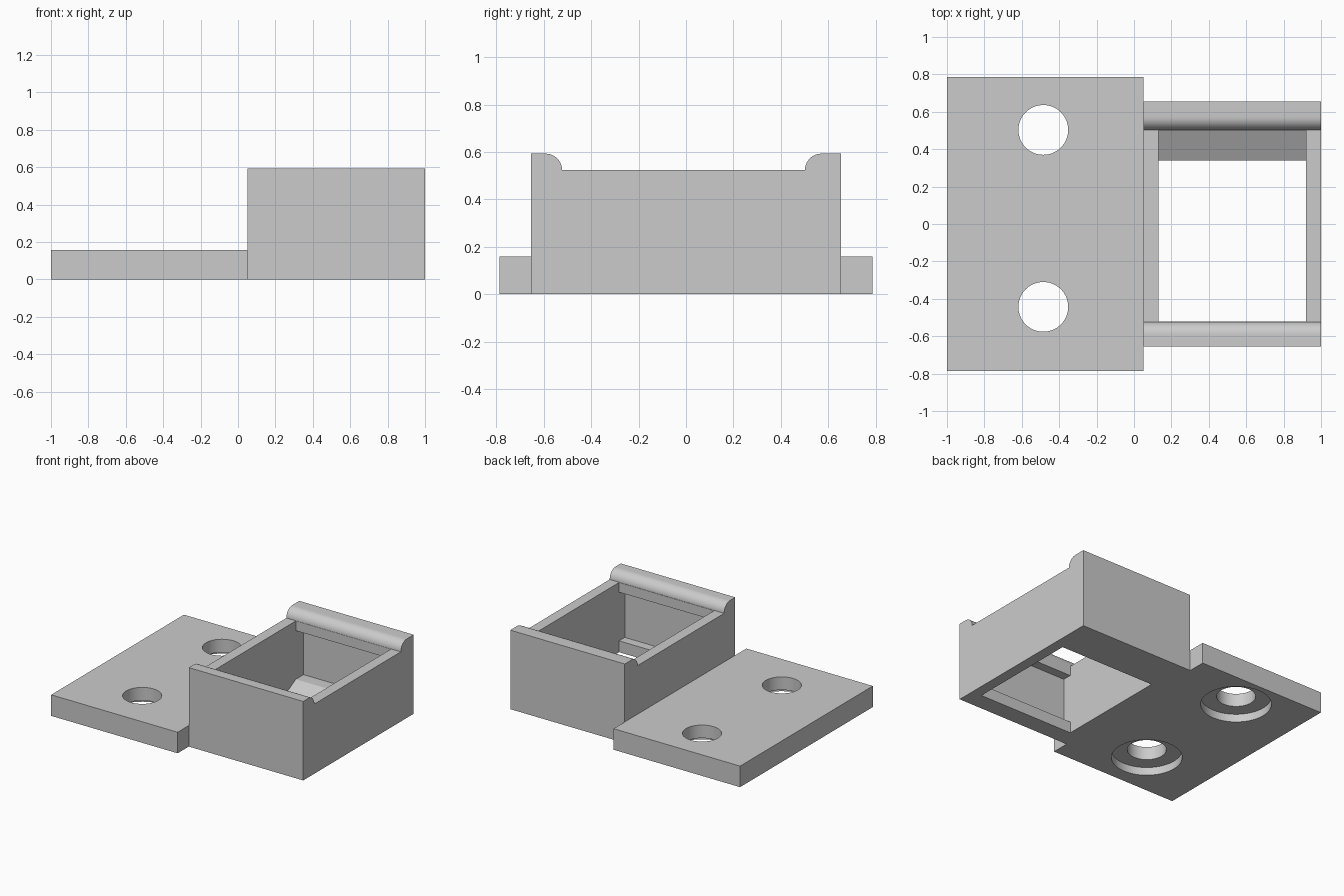
import bpy, bmesh, math

if "Cube" in bpy.data.objects:
    bpy.data.objects.remove(bpy.data.objects["Cube"], do_unlink=True)

grey = bpy.data.materials.new("light grey")
grey.use_nodes = True
grey.diffuse_color = (0.6, 0.6, 0.6, 1)
grey.node_tree.nodes["Principled BSDF"].inputs["Base Color"].default_value = (0.6, 0.6, 0.6, 1)


def extrude_profile(name, points, x0, x1):
    """Extrude a (y, z) outline along x."""
    bm = bmesh.new()
    face = bm.faces.new([bm.verts.new((x0, y, z)) for y, z in points])
    moved = bmesh.ops.extrude_face_region(bm, geom=[face])["geom"]
    bmesh.ops.translate(bm, vec=(x1 - x0, 0, 0),
                        verts=[v for v in moved if isinstance(v, bmesh.types.BMVert)])
    bmesh.ops.recalc_face_normals(bm, faces=bm.faces)
    mesh = bpy.data.meshes.new(name)
    bm.to_mesh(mesh)
    bm.free()
    obj = bpy.data.objects.new(name, mesh)
    bpy.context.collection.objects.link(obj)
    mesh.materials.append(grey)
    return obj


def cylinder(name, x, y, radius, z0, z1):
    bpy.ops.mesh.primitive_cylinder_add(vertices=64, radius=radius, depth=z1 - z0,
                                        location=(x, y, (z0 + z1) / 2))
    obj = bpy.context.object
    obj.name = name
    obj.data.materials.append(grey)
    return obj


def cut(target, cutter):
    """Subtract the cutter and remove it."""
    mod = target.modifiers.new("cut", "BOOLEAN")
    mod.operation, mod.solver, mod.object = "DIFFERENCE", "EXACT", cutter
    bpy.context.view_layer.objects.active = target
    bpy.ops.object.modifier_apply(modifier=mod.name)
    bpy.data.objects.remove(cutter, do_unlink=True)


def arc(cy, cz, r, a0, a1, steps=12):
    angles = [math.radians(a0 + (a1 - a0) * i / steps) for i in range(steps + 1)]
    return [(cy + r * math.cos(a), cz + r * math.sin(a)) for a in angles]


# Housing with a rounded lip along its front and back walls
RIM, TOP, HALF = 0.523, 0.593, 0.655
LIP = TOP - RIM
outline = [(-HALF, 0), (HALF, 0), (HALF, TOP)]
outline += arc(0.502 + LIP, RIM, LIP, 90, 180)
outline += arc(-0.523 - LIP, RIM, LIP, 0, 90)
outline += [(-HALF, TOP)]
housing = extrude_profile("housing", outline, 0.05, 1.0)

# Open pocket, undercut below the lips, with a ramp at the bottom of the back wall
pocket = [(-0.52, -0.1), (-0.52, 0.085), (-0.588, 0.085), (-0.588, 0.45), (-0.52, 0.45),
          (-0.52, 0.7), (0.5, 0.7), (0.5, 0.45), (0.592, 0.45), (0.592, 0.085),
          (0.5, 0.085), (0.34, 0), (0.34, -0.1)]
cut(housing, extrude_profile("pocket_cutter", pocket, 0.13, 0.92))

# Mounting plate with two holes, counterbored from below
plate = extrude_profile("mounting_plate",
                        [(-0.787, 0), (0.787, 0), (0.787, 0.158), (-0.787, 0.158)], -1.0, 0.05)
for y in (-0.443, 0.503):
    cut(plate, cylinder("hole_cutter", -0.485, y, 0.133, -0.1, 0.3))
    cut(plate, cylinder("counterbore_cutter", -0.485, y, 0.241, -0.1, 0.06))

# Smooth the round parts, keep the edges sharp
bpy.ops.object.select_all(action="DESELECT")
for obj in (housing, plate):
    obj.select_set(True)
bpy.context.view_layer.objects.active = housing
bpy.ops.object.shade_smooth_by_angle(angle=math.radians(25))
